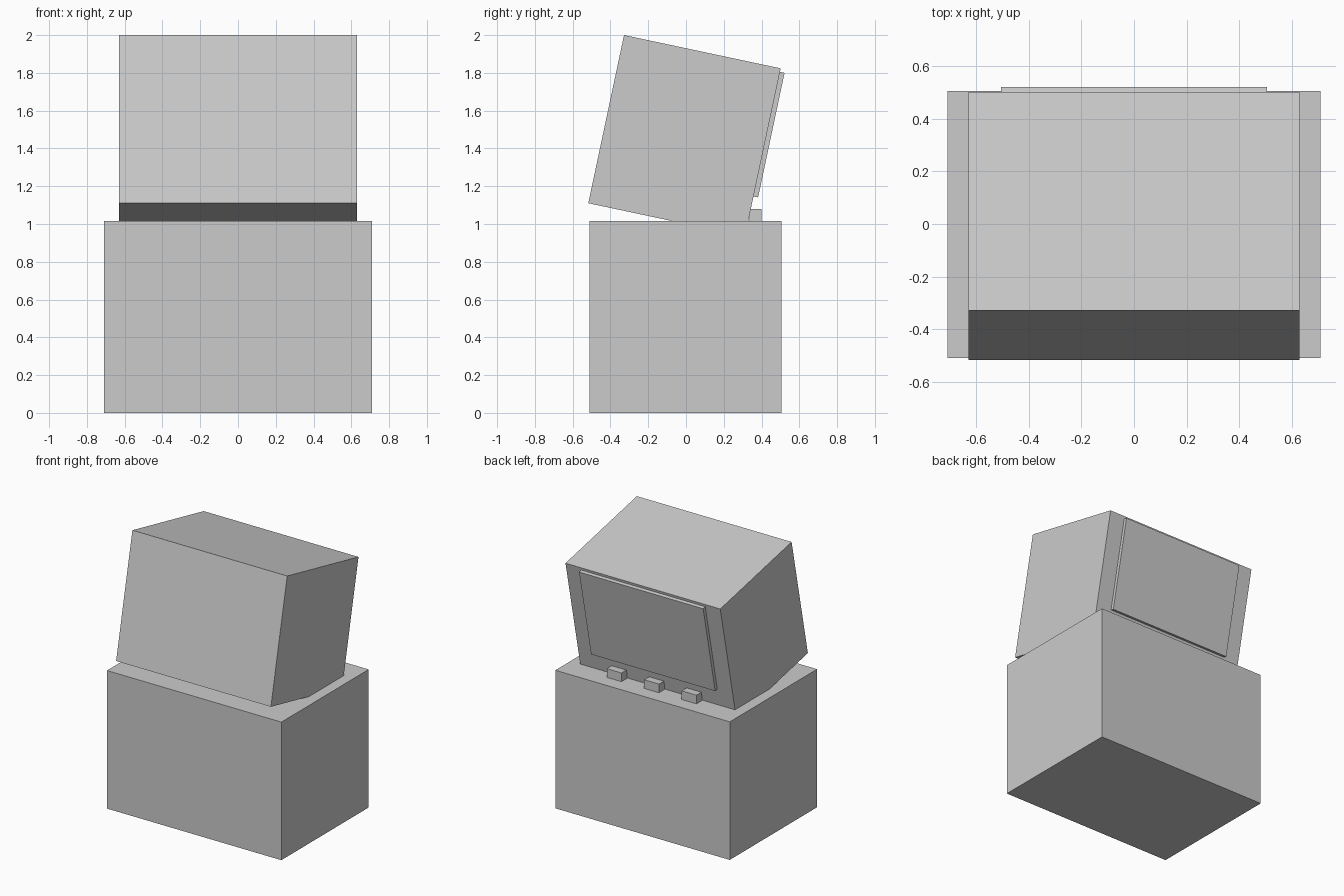
import bpy
import bmesh
import math
from mathutils import Matrix

cube = bpy.data.objects.get("Cube")
if cube:
    bpy.data.objects.remove(cube, do_unlink=True)

# Single plain grey
grey = bpy.data.materials.new("light_grey")
grey.use_nodes = True
colour = (0.6, 0.6, 0.6, 1.0)
grey.diffuse_color = colour
grey.node_tree.nodes["Principled BSDF"].inputs["Base Color"].default_value = colour


def box(name, low, high, frame=Matrix()):
    """Box between two corners, given in the coordinates of a frame."""
    size = [b - a for a, b in zip(low, high)]
    centre = [(a + b) / 2 for a, b in zip(low, high)]
    bm = bmesh.new()
    bmesh.ops.create_cube(bm, size=1)
    bmesh.ops.scale(bm, vec=size, verts=bm.verts)
    bmesh.ops.translate(bm, vec=centre, verts=bm.verts)
    mesh = bpy.data.meshes.new(name)
    bm.to_mesh(mesh)
    bm.free()
    mesh.materials.append(grey)
    obj = bpy.data.objects.new(name, mesh)
    obj.matrix_world = frame
    bpy.context.collection.objects.link(obj)
    return obj


# Pedestal
box("base", (-0.71, -0.51, 0), (0.71, 0.505, 1.016))

# Tilted head sunk into the pedestal, with a raised panel on its back
tilt = Matrix.Translation((0, -0.008, 1.467)) @ Matrix.Rotation(math.radians(-12), 4, "X")
box("head", (-0.63, -0.424, -0.455), (0.63, 0.424, 0.455), tilt)
box("back_panel", (-0.505, 0.41, -0.238), (0.505, 0.449, 0.436), tilt)

# Row of three buttons behind the head
for name, x in (("left", 0.305), ("middle", 0), ("right", -0.305)):
    box(f"{name}_button", (x - 0.06, 0.335, 1.0), (x + 0.06, 0.4, 1.08))
